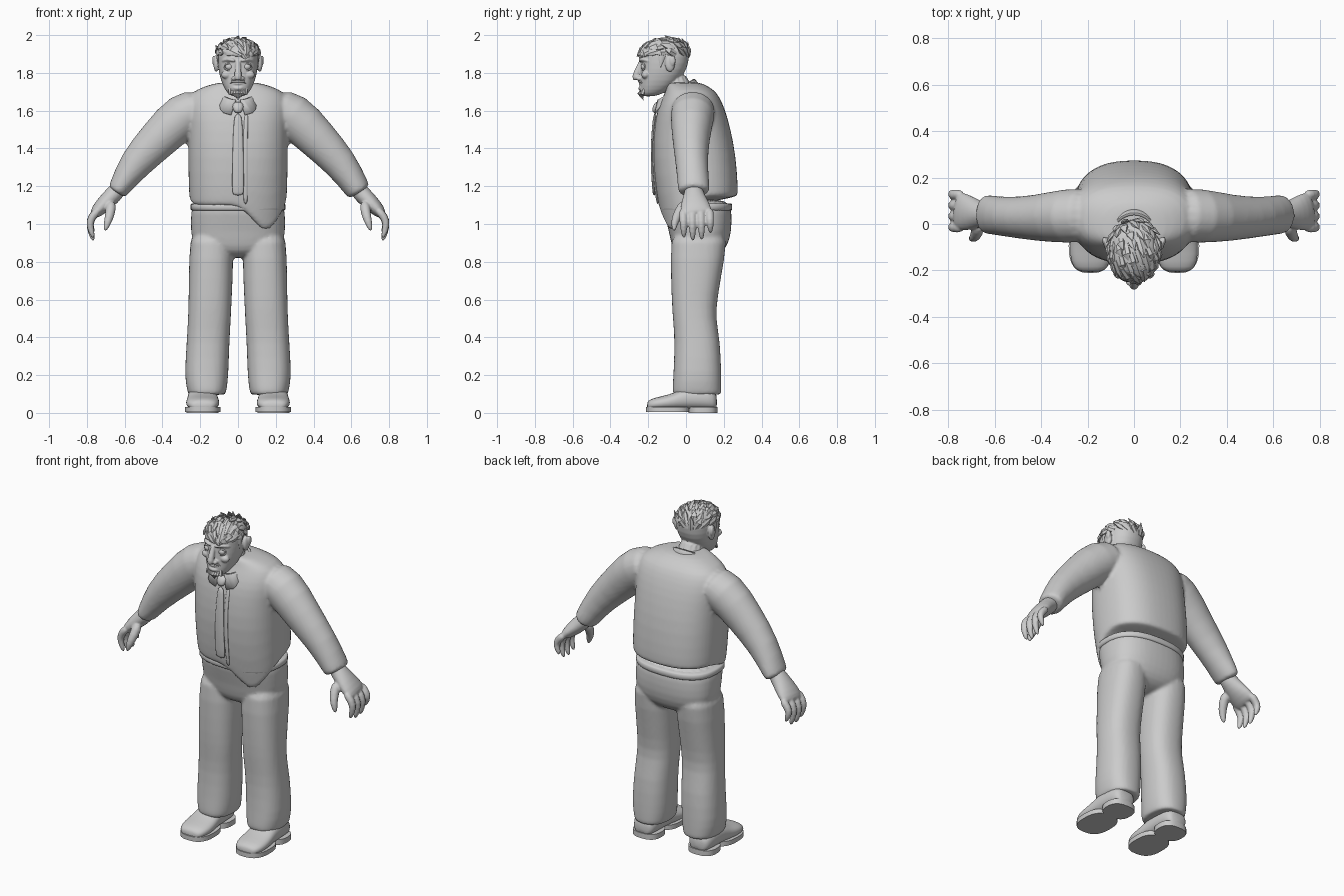
import bpy, bmesh, math, random
from math import sin, cos, pi
from mathutils import Vector as V

random.seed(4)
cube = bpy.data.objects.get("Cube")
if cube:
    bpy.data.objects.remove(cube)

grey = bpy.data.materials.new("plain grey")
grey.use_nodes = True
tone = (0.6, 0.6, 0.6, 1)
grey.diffuse_color = tone
grey.node_tree.nodes["Principled BSDF"].inputs["Base Color"].default_value = tone


def oval(c, u, v, power=2.0, n=20):
    """Superellipse ring around c with half axes u and v."""
    c, u, v = V(c), V(u), V(v)
    bend = lambda t: math.copysign(abs(t) ** (2 / power), t)
    return [c + u * bend(cos(2 * pi * i / n)) + v * bend(sin(2 * pi * i / n)) for i in range(n)]


def loft(bm, rings, capped=True):
    rows = [[bm.verts.new(p) for p in ring] for ring in rings]
    n = len(rows[0])
    for a, b in zip(rows, rows[1:]):
        for i in range(n):
            j = (i + 1) % n
            bm.faces.new((a[i], a[j], b[j], b[i]))
    if capped:
        bm.faces.new(rows[0][::-1])
        bm.faces.new(rows[-1])


def stack(bm, levels, power=2.5, n=24, warp=None):
    """Loft upright levels given as height, left, right, front, back."""
    rings = []
    for z, x0, x1, y0, y1 in levels:
        ring = oval(((x0 + x1) / 2, (y0 + y1) / 2, z), ((x1 - x0) / 2, 0, 0), (0, (y1 - y0) / 2, 0), power, n)
        rings.append([warp(p) for p in ring] if warp else ring)
    loft(bm, rings)


def wide(levels):
    return [(z, -w, w, front, back) for z, w, front, back in levels]


def tube(bm, path, radii, n=14, ref=(0, 1, 0)):
    """Loft along a path; radii are (along ref, across it)."""
    path, rings = [V(p) for p in path], []
    for i, p in enumerate(path):
        t = (path[min(i + 1, len(path) - 1)] - path[max(i - 1, 0)]).normalized()
        across = t.cross(V(ref)).normalized()
        along = across.cross(t)
        r = radii[i] if isinstance(radii[i], tuple) else (radii[i], radii[i])
        rings.append(oval(p, along * r[0], across * r[1], 2, n))
    loft(bm, rings)


def blob(bm, c, size):
    made = bmesh.ops.create_uvsphere(bm, u_segments=16, v_segments=10, radius=1)["verts"]
    for v in made:
        v.co = V(c) + V(a * b for a, b in zip(v.co, size))


def finish(name, bm, subdiv=1, voxel=0, relax=4, angle=50):
    bmesh.ops.recalc_face_normals(bm, faces=bm.faces)
    me = bpy.data.meshes.new(name)
    bm.to_mesh(me)
    bm.free()
    me.materials.append(grey)
    ob = bpy.data.objects.new(name, me)
    bpy.context.collection.objects.link(ob)
    if subdiv:
        ob.modifiers.new("round", "SUBSURF").levels = subdiv
        ob.modifiers["round"].render_levels = subdiv
    if voxel:
        weld = ob.modifiers.new("weld", "REMESH")
        weld.mode, weld.voxel_size, weld.use_smooth_shade = "VOXEL", voxel, True
        soft = ob.modifiers.new("soften", "SMOOTH")
        soft.factor, soft.iterations = 0.5, relax
    bpy.ops.object.select_all(action="DESELECT")
    ob.select_set(True)
    bpy.context.view_layer.objects.active = ob
    if voxel or subdiv:
        bpy.ops.object.shade_smooth()
    else:
        bpy.ops.object.shade_smooth_by_angle(angle=math.radians(angle))
    return ob


# Jacket: trunk with an uneven hem, merged with both sleeves
def hem(p):
    if p.z < 1.2:
        front = min(1, max(0, (0.1 - p.y) / 0.15))
        fall = front * max(0.05, 0.2 * math.exp(-((p.x - 0.15) / 0.1) ** 2))
        fall *= min(1, (1.2 - p.z) / 0.05)
        return p + V((0, fall / 4, -fall))
    return p


bm = bmesh.new()
stack(bm, wide([(1.145, .255, -.155, .27), (1.15, .258, -.16, .273), (1.19, .262, -.165, .277),
                (1.36, .265, -.178, .265), (1.5, .265, -.17, .238), (1.6, .275, -.155, .21),
                (1.67, .265, -.125, .18), (1.71, .23, -.105, .15), (1.745, .13, -.1, .09),
                (1.75, .07, -.09, .05)]), 2.5, 28, hem)
for s in (-1, 1):
    end = .068 if s > 0 else .055
    tube(bm, [(s * .16, .04, 1.63), (s * .29, .035, 1.585), (s * .42, .025, 1.45), (s * .55, .03, 1.317),
              (s * .632, .042, 1.185), (s * .645, .042, 1.165)],
         [(.12, .1), (.12, .128), (.1, .108), (.085, .09), (.085, end), (.085, end)], 18)
finish("jacket", bm, 1, .01, 3)

# Trousers: hips and two legs
bm = bmesh.new()
stack(bm, wide([(1.14, .245, -.13, .235), (1.06, .25, -.12, .243), (.96, .253, -.09, .243),
                (.88, .24, -.078, .22), (.84, .15, -.05, .18), (.82, .06, 0, .12)]))
for s in (-1, 1):
    leg = [(1, .03, .25, -.08, .23), (.82, .022, .26, -.083, .205), (.6, .033, .262, -.077, .165),
           (.5, .037, .265, -.07, .158), (.38, .045, .272, -.06, .182), (.2, .05, .284, -.067, .188),
           (.13, .058, .272, -.073, .188), (.1, .065, .265, -.07, .187), (.095, .07, .26, -.065, .183)]
    stack(bm, [(z, min(s * a, s * b), max(s * a, s * b), f, k) for z, a, b, f, k in leg], 2.4)
finish("trousers", bm, 1, .01, 3)

bm = bmesh.new()
stack(bm, wide([(z, .253, -.138, .246) for z in (1.07, 1.072, 1.108, 1.11)]))
finish("belt", bm)

# Hands: palm, four curled fingers and a thumb
for s, side in ((-1, "right"), (1, "left")):
    bm = bmesh.new()
    tube(bm, [(s * .62, .04, 1.2), (s * .655, .042, 1.16), (s * .7, .045, 1.115), (s * .75, .055, 1.065),
              (s * .765, .06, 1.045)], [(.05, .045), (.052, .048), (.075, .046), (.088, .036), (.07, .02)])
    for k in range(4):
        y, reach = -.015 + .047 * k, (.015, 0, .005, .04)[k]
        tube(bm, [(s * .735, y, 1.08), (s * .778, y, 1.035), (s * .786, y + .002, .985 + reach / 2),
                  (s * .772, y + .004, .93 + reach), (s * .764, y + .004, .91 + reach)],
             [.024, .023, .02, .015, .006], 10)
    tube(bm, [(s * .67, .0, 1.12), (s * .675, -.04, 1.06), (s * .69, -.062, 1.01), (s * .705, -.064, .96)],
         [.03, .028, .022, .009], 10, (1, 0, 0))
    finish(side + "_hand", bm, 1, .006, 2)

# Shoes: upper, sole and heel
for s, side in ((-1, "right"), (1, "left")):
    x = s * .187
    bm = bmesh.new()
    loft(bm, [oval((x, y, top / 2 + .01), (w, 0, 0), (0, 0, top / 2 - .005), 2.4)
              for y, w, top in ((-.207, .045, .05), (-.19, .075, .07), (-.13, .092, .083), (-.06, .086, .1),
                                (-.01, .08, .135), (.08, .078, .14), (.145, .07, .12), (.165, .045, .09))])
    finish(side + "_shoe", bm)
    bm = bmesh.new()
    for mid, half, w, low in ((-.095, .117, .094, .004), (.09, .077, .085, 0)):
        loft(bm, [oval((x, mid, z), (w, 0, 0), (0, half, 0), 2.6, 32) for z in (low, .032)])
    finish(side + "_sole", bm, 0)

# Head: skull, jaw, neck, ears, nose, brows and lips
bm = bmesh.new()
stack(bm, wide([(1.675, .03, -.235, -.17), (1.69, .055, -.243, -.12), (1.73, .08, -.245, -.06),
                (1.79, .1, -.243, -.01), (1.85, .108, -.24, .015), (1.92, .108, -.242, .02),
                (1.96, .085, -.215, -.01), (1.975, .045, -.17, -.06)]), 2.3)
tube(bm, [(0, -.03, 1.66), (0, -.07, 1.8)], [.08, .08])
tube(bm, [(0, -.23, 1.875), (0, -.248, 1.83), (0, -.27, 1.775), (0, -.262, 1.76)], [.014, .015, .022, .014])
for s in (-1, 1):
    blob(bm, (s * .02, -.248, 1.771), (.016, .018, .013))
    blob(bm, (s * .06, -.215, 1.79), (.03, .022, .022))
    blob(bm, (s * .115, -.085, 1.85), (.016, .028, .045))
    blob(bm, (s * .127, -.072, 1.865), (.01, .018, .028))
    tube(bm, [(s * .012, -.247, 1.862), (s * .05, -.24, 1.876), (s * .09, -.195, 1.862)], [.008, .012, .006], 8, (0, 0, 1))
for z, r in ((1.744, .008), (1.718, .01)):
    tube(bm, [(-.05, -.21, z + .008), (-.02, -.247, z), (.02, -.247, z), (.05, -.21, z + .008)],
         [.004, r, r, .004], 8, (0, 0, 1))
finish("head", bm, 1, .0045, 2)

for s, side in ((-1, "right"), (1, "left")):
    bm = bmesh.new()
    blob(bm, (s * .047, -.223, 1.832), (.021, .017, .017))
    finish(side + "_eyeball", bm)
    bm = bmesh.new()
    for h in (-1, 1):
        tube(bm, [(s * (.047 + .028 * cos(a)), -.233 + .016 * abs(cos(a)) , 1.832 + h * .02 * sin(a))
                  for a in (0, pi / 4, pi / 2, pi * .75, pi)], [.004, .005, .006, .005, .004], 8, (0, 0, 1.01))
    finish(side + "_eyelids", bm)

# Goatee and moustache tufts
bm = bmesh.new()
for k in range(-3, 4):
    tube(bm, [(k * .013, -.222, 1.715), (k * .014, -.246 + abs(k) * .005, 1.69),
              (k * .008, -.225, 1.655 + abs(k) * .009)], [.012, .012, .001], 6)
for s in (-1, 1):
    tube(bm, [(0, -.25, 1.756), (s * .03, -.243, 1.755), (s * .058, -.215, 1.735)], [.006, .007, .001], 6, (0, 0, 1))
finish("beard", bm, 0)

# Hair: a cap covered with swept pointed locks
bm = bmesh.new()
core, size = V((0, -.112, 1.9)), V((.109, .13, .077))
blob(bm, core, size)
for row, (lift, count) in enumerate(((.12, 17), (.5, 14), (.9, 10), (1.25, 5))):
    for k in range(count):
        a = 2 * pi * (k + row * .5) / count + random.uniform(-.1, .1)
        out = V((cos(a) * cos(lift), sin(a) * cos(lift), sin(lift)))
        root = core + V(p * q for p, q in zip(out, size))
        sweep = V((.35, -1, .5 if out.y > 0 else -.15))
        flow = (sweep - out * sweep.dot(out)).normalized() * random.uniform(.045, .06)
        tip = root + flow + out * random.uniform(-.004, .012)
        tip.z, tip.y = min(tip.z, 2), max(tip.y, -.262)
        tube(bm, [root - flow * .5 - out * .008, root + flow * .3 + out * .004, tip],
             [(.01, .017), (.011, .019), .001], 6, out)
for s in (-1, 1):
    tube(bm, [(s * .103, -.12, 1.92), (s * .107, -.13, 1.88), (s * .103, -.135, 1.83)], [(.022, .008), (.018, .007), .002], 6)
finish("hair", bm, 0, angle=35)

# Shirt collar: folded band with two front points
bm = bmesh.new()
rows = []
for k in range(33):
    a = .12 + (2 * pi - .24) * k / 32
    z = 1.7 - .055 * cos(a)
    point = max(0, cos(a)) ** 8
    rows.append([bm.verts.new(p) for p in (
        (.088 * sin(a), -.052 - .09 * cos(a), z + .012), (.1 * sin(a), -.052 - .1 * cos(a), z + .012),
        (.128 * sin(a) * (1 + point * 1.5), -.045 - .125 * cos(a), z - .03 - .04 * point))])
for a, b in zip(rows, rows[1:]):
    for i in range(2):
        bm.faces.new((a[i], a[i + 1], b[i + 1], b[i]))
collar = finish("collar", bm, 0)
collar.modifiers.new("cloth", "SOLIDIFY").thickness = .008

# Tie with knot, and the overlapping front edge of the jacket
bm = bmesh.new()
tube(bm, [(0, -.14, 1.645), (0, -.163, 1.62), (0, -.166, 1.585)], [(.03, .015), (.032, .018), (.018, .014)], 12, (1, 0, 0))
tube(bm, [(0, -.164, 1.59), (0, -.173, 1.5), (0, -.181, 1.36), (0, -.171, 1.18), (0, -.168, 1.15)],
     [(.02, .009), (.026, .009), (.031, .009), (.033, .009), (.03, .006)], 12, (1, 0, 0))
finish("tie", bm)
bm = bmesh.new()
tube(bm, [(.045, -.15, 1.59), (.04, -.167, 1.5), (.04, -.175, 1.36), (.04, -.162, 1.18), (.04, -.148, 1.1)],
     [(.012, .007)] * 5, 10, (1, 0, 0))
finish("front_placket", bm)
